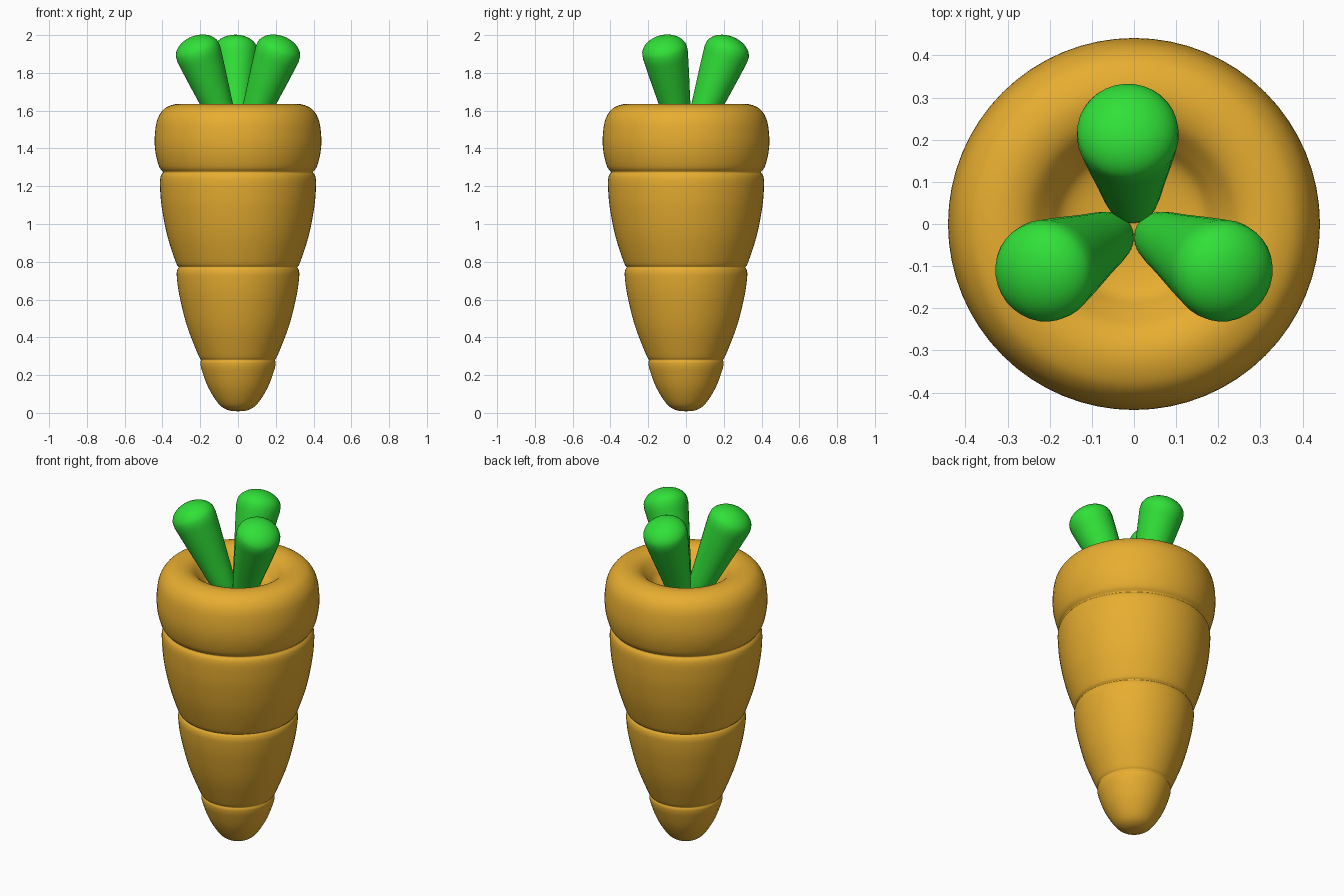
import bpy, bmesh, math
from mathutils import Vector

if "Cube" in bpy.data.objects:
    bpy.data.objects.remove(bpy.data.objects["Cube"])


def material(name, color):
    m = bpy.data.materials.new(name)
    m.diffuse_color = color
    m.use_nodes = True
    m.node_tree.nodes["Principled BSDF"].inputs["Base Color"].default_value = m.diffuse_color
    return m


def spline(pts, steps=5):
    # Catmull-Rom curve through profile points
    p = [Vector(q) for q in pts]
    p = [2 * p[0] - p[1]] + p + [2 * p[-1] - p[-2]]
    out = []
    for a, b, c, d in zip(p, p[1:], p[2:], p[3:]):
        for i in range(steps):
            t = i / steps
            out.append(0.5 * (2 * b + (c - a) * t + (2 * a - 5 * b + 4 * c - d) * t * t
                              + (3 * b - a - 3 * c + d) * t ** 3))
    return out + [p[-2]]


def lathe(name, profile, sides, mat):
    # profile starts and ends on the axis
    bm = bmesh.new()
    first = bm.verts.new((0, 0, profile[0][1]))
    last = bm.verts.new((0, 0, profile[-1][1]))
    rings = [[bm.verts.new((r * math.cos(2 * math.pi * i / sides),
                            r * math.sin(2 * math.pi * i / sides), z))
              for i in range(sides)] for r, z in profile[1:-1]]
    for i in range(sides):
        j = (i + 1) % sides
        bm.faces.new((first, rings[0][j], rings[0][i]))
        bm.faces.new((last, rings[-1][i], rings[-1][j]))
        for a, b in zip(rings, rings[1:]):
            bm.faces.new((a[i], a[j], b[j], b[i]))
    bmesh.ops.recalc_face_normals(bm, faces=bm.faces)
    me = bpy.data.meshes.new(name)
    bm.to_mesh(me)
    bm.free()
    me.materials.append(mat)
    me.shade_smooth()
    ob = bpy.data.objects.new(name, me)
    bpy.context.collection.objects.link(ob)
    return ob


orange = material("orange", (0.8, 0.42, 0.03, 1))
green = material("green", (0.03, 0.75, 0.04, 1))

# root: four bulging sections meeting at creases, with a dimpled crown
sections = [
    [(0, 0.008), (0.05, 0.014), (0.10, 0.045), (0.155, 0.13), (0.19, 0.22), (0.199, 0.262), (0.195, 0.28)],
    [(0.195, 0.28), (0.212, 0.31), (0.27, 0.46), (0.31, 0.62), (0.324, 0.72), (0.322, 0.755), (0.313, 0.772)],
    [(0.313, 0.772), (0.33, 0.80), (0.375, 0.94), (0.404, 1.09), (0.413, 1.20), (0.41, 1.25), (0.396, 1.274)],
    [(0.396, 1.274), (0.418, 1.305), (0.437, 1.38), (0.441, 1.46), (0.428, 1.55), (0.395, 1.605),
     (0.35, 1.63), (0.30, 1.635), (0.25, 1.617), (0.205, 1.57), (0.165, 1.525), (0.10, 1.505), (0, 1.50)],
]
profile = []
for s in sections:
    profile += spline(s)[(1 if profile else 0):]
lathe("carrot_root", profile, 64, orange)

# leaves: tapered stalks with blunt rounded ends, leaning outwards
for name, tip in (("leaf_back", (-0.015, 0.216)), ("leaf_right", (0.212, -0.112)),
                  ("leaf_left", (-0.212, -0.112))):
    base = Vector((tip[0] * 0.25, tip[1] * 0.25, 1.48))
    end = Vector((tip[0], tip[1], 1.912))
    axis = end - base
    L = axis.length
    outline = spline([(0, -0.03), (0.05, -0.01), (0.068, 0.06), (0.085, L * 0.4), (0.108, L * 0.75),
                      (0.121, L - 0.015)], 4)
    outline += [(0.121 * math.cos(a), L + 0.085 * math.sin(a))
                for a in (math.pi / 2 * k / 10 for k in range(1, 11))]
    leaf = lathe(name, outline, 32, green)
    leaf.location = base
    leaf.rotation_euler = axis.to_track_quat('Z', 'Y').to_euler()
